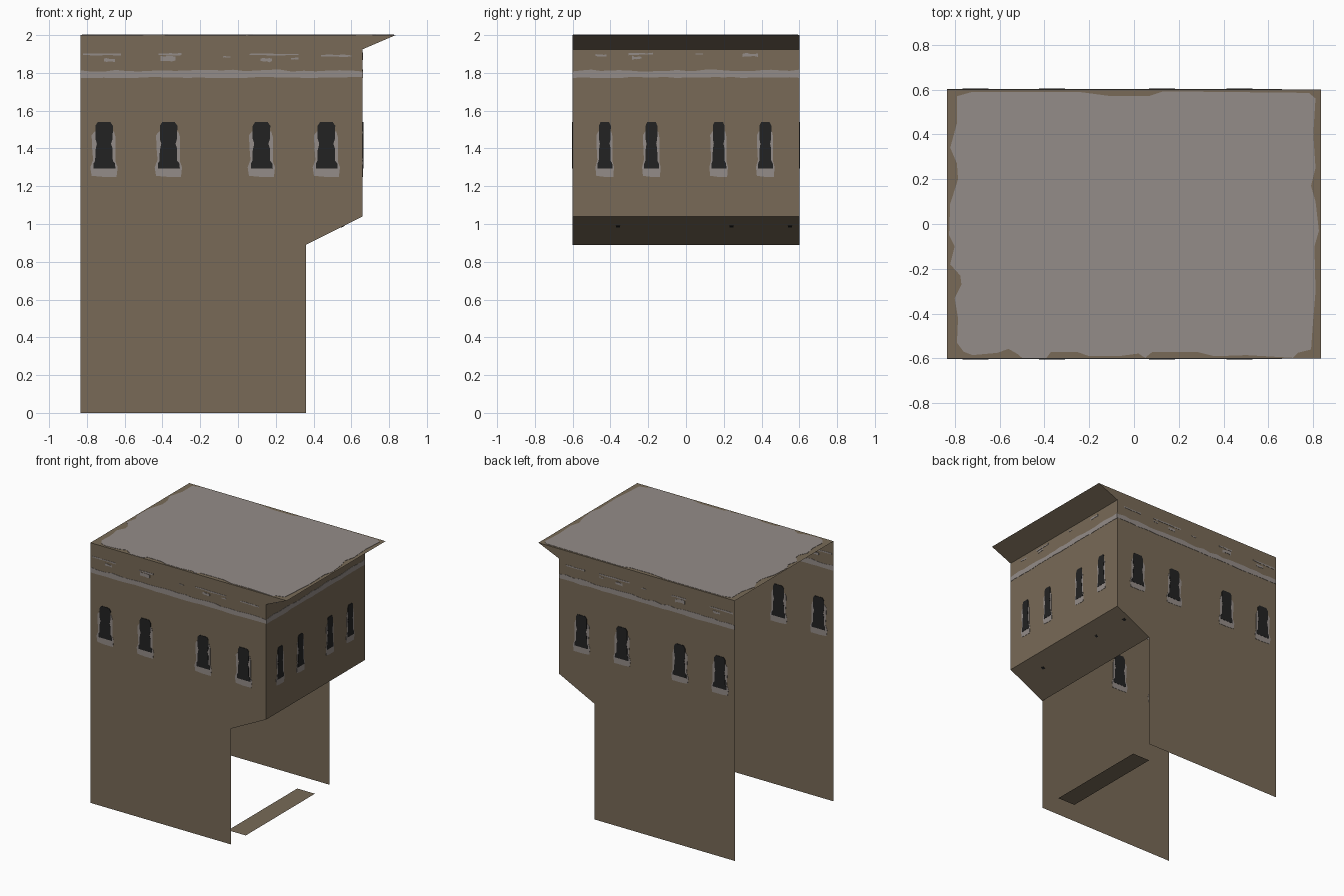
import bpy, bmesh, random
from mathutils import Vector

if "Cube" in bpy.data.objects:
    bpy.data.objects.remove(bpy.data.objects["Cube"])

random.seed(4)


def material(name, srgb):
    m = bpy.data.materials.new(name)
    lin = [((c / 255 + 0.055) / 1.055) ** 2.4 for c in srgb]
    m.diffuse_color = (*lin, 1)
    m.use_nodes = True
    m.node_tree.nodes["Principled BSDF"].inputs["Base Color"].default_value = m.diffuse_color
    return m


MUD = material("mud_brown", (120, 106, 87))
STONE = material("stone_grey", (148, 140, 136))
DARK = material("window_black", (34, 34, 34))


def build(name, mat, outlines, origin, u_axis, v_axis, thick=0.0):
    """Flat outlines (u, v) on a plane; thick > 0 makes thin plates seen from both sides."""
    o, u, v = Vector(origin), Vector(u_axis), Vector(v_axis)
    n = u.cross(v).normalized()
    bm = bmesh.new()
    for pts in outlines:
        verts = [bm.verts.new(o + u * a + v * b - n * thick / 2) for a, b in pts]
        face = bm.faces.new(verts)
        if thick:
            ext = bmesh.ops.extrude_face_region(bm, geom=[face], use_keep_orig=True)
            top = [g for g in ext["geom"] if isinstance(g, bmesh.types.BMVert)]
            bmesh.ops.translate(bm, verts=top, vec=n * thick)
    if thick:
        bmesh.ops.recalc_face_normals(bm, faces=bm.faces)
    mesh = bpy.data.meshes.new(name)
    bm.to_mesh(mesh)
    bm.free()
    mesh.materials.append(mat)
    ob = bpy.data.objects.new(name, mesh)
    bpy.context.collection.objects.link(ob)
    return ob


def rect(u0, u1, v0, v1):
    return [(u0, v0), (u1, v0), (u1, v1), (u0, v1)]


def band(u0, u1, low, high):
    """Painted strip with an uneven upper and lower edge."""
    n = 24
    us = [u0 + (u1 - u0) * i / n for i in range(n + 1)]
    bottom = [(a, low + random.uniform(-0.003, 0.003)) for a in us]
    top = [(a, high + random.uniform(-0.006, 0.006)) for a in reversed(us)]
    return bottom + top


def patch(u, v, w, h):
    """Small worn spot."""
    us = [-0.5, -0.25, 0, 0.25, 0.5]
    low = [(u + w * a, v - h * random.uniform(0.2, 0.6)) for a in us]
    high = [(u + w * a, v + h * random.uniform(0.2, 0.6)) for a in reversed(us)]
    return low + high


# Window opening and its worn surround, relative to the window centre
OPENING = [(-.056, 1.295), (.06, 1.295), (.058, 1.32), (.046, 1.335), (.045, 1.40),
           (.037, 1.425), (.045, 1.45), (.047, 1.52), (.033, 1.54), (-.033, 1.54),
           (-.046, 1.52), (-.046, 1.45), (-.038, 1.425), (-.046, 1.39), (-.047, 1.335),
           (-.056, 1.32)]
SURROUND = [(-.066, 1.255), (-.01, 1.25), (.066, 1.25), (.072, 1.30), (.061, 1.33),
            (.061, 1.46), (.052, 1.49), (-.05, 1.49), (-.066, 1.47), (-.063, 1.40),
            (-.058, 1.34), (-.073, 1.30)]


def windows(shape, centres, scale):
    return [[(c + a * scale, b) for a, b in shape] for c in centres]


def decorate(prefix, origin, u_axis, span, centres, scale, spots):
    up = (0, 0, 1)
    build(prefix + "_window_surrounds", STONE, windows(SURROUND, centres, scale), origin, u_axis, up, 0.004)
    build(prefix + "_window_openings", DARK, windows(OPENING, centres, scale), origin, u_axis, up, 0.007)
    build(prefix + "_stone_band", STONE, [band(*span, 1.775, 1.812)], origin, u_axis, up, 0.004)
    build(prefix + "_worn_spots", STONE, [patch(*s) for s in spots], origin, u_axis, up, 0.004)


# Side walls with the overhanging upper storey and eave
PROFILE = [(-.835, 0), (.36, 0), (.36, .89), (.66, 1.04), (.66, 1.925), (.835, 2), (-.835, 2)]
SIDE_SPOTS = [(-.72, 1.898, .2, .012), (-.68, 1.868, .06, .02), (-.37, 1.872, .08, .03),
              (-.36, 1.898, .12, .012), (-.06, 1.885, .04, .008), (.19, 1.898, .26, .012),
              (.15, 1.868, .06, .02), (.3, 1.875, .04, .012), (.52, 1.89, .16, .012)]
for name, y in (("front", -.6), ("back", .6)):
    wall = build(name + "_wall", MUD, [PROFILE], (0, y, 0), (1, 0, 0), (0, 0, 1))
    if y > 0:
        wall.data.flip_normals()
    decorate(name, (0, y, 0), (1, 0, 0), (-.835, .66), (-.709, -.368, .124, .468), 1.0, SIDE_SPOTS)

# Narrow upper wall, sloped underside and eave
build("upper_end_wall", MUD, [rect(-.6, .6, 1.04, 1.925)], (.66, 0, 0), (0, 1, 0), (0, 0, 1))
decorate("end", (.66, 0, 0), (0, 1, 0), (-.6, .6), (-.43, -.183, .173, .42), .68,
         [(-.45, 1.893, .06, .012), (-.24, 1.9, .13, .012), (-.26, 1.88, .05, .02),
          (.07, 1.9, .04, .006), (.34, 1.895, .08, .02)])
build("sloped_underside", MUD, [rect(-.6, .6, 0, 1)], (.36, 0, .89), (0, 1, 0), (.30, 0, .15))
build("underside_holes", DARK, [rect(y - .011, y + .011, .62, .68) for y in (-.36, .24, .55)],
      (.36, 0, .89), (0, 1, 0), (.30, 0, .15), 0.004)
build("eave_underside", MUD, [rect(-.6, .6, 0, 1)], (.66, 0, 1.925), (0, 1, 0), (.175, 0, .075))

# Flat roof with a ragged grey surface
build("roof", MUD, [rect(-.835, .835, -.6, .6)], (0, 0, 2), (1, 0, 0), (0, 1, 0))
ROOF = [(-.76, -.57), (-.72, -.585), (-.61, -.575), (-.56, -.557), (-.52, -.58), (-.5, -.597),
        (-.39, -.597), (-.37, -.57), (-.25, -.572), (-.2, -.59), (-.07, -.59), (.02, -.578),
        (.05, -.597), (.08, -.572), (.28, -.57), (.36, -.59), (.5, -.585), (.71, -.597),
        (.73, -.575), (.79, -.56), (.8, -.42), (.81, -.3), (.805, -.1), (.825, -.03),
        (.81, .1), (.79, .17), (.81, .25), (.8, .4), (.81, .56), (.78, .585), (.13, .592),
        (.07, .572), (-.1, .57), (-.25, .59), (-.72, .59), (-.79, .57), (-.79, .45),
        (-.82, .34), (-.79, .27), (-.785, .2), (-.82, .09), (-.825, -.05), (-.8, -.1),
        (-.82, -.18), (-.775, -.23), (-.77, -.27), (-.8, -.33), (-.785, -.42), (-.79, -.53)]
build("roof_surface", STONE, [ROOF], (0, 0, 2), (1, 0, 0), (0, 1, 0), 0.004)

# Ground step inside the open end
build("ground_strip", MUD, [rect(.21, .36, -.42, .42)], (0, 0, 0), (1, 0, 0), (0, 1, 0))
